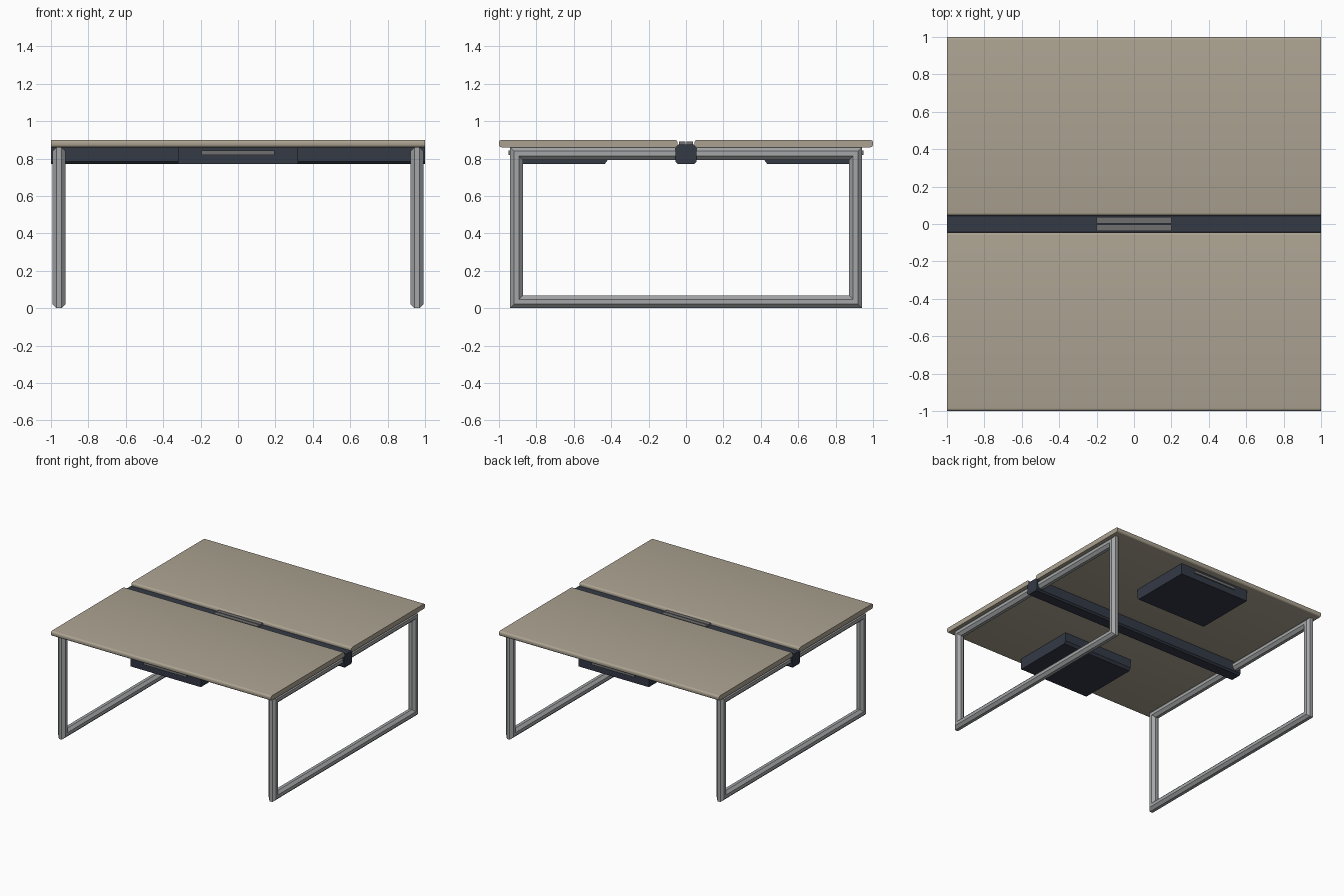
import bpy
import bmesh
from mathutils import Vector

if "Cube" in bpy.data.objects:
    bpy.data.objects.remove(bpy.data.objects["Cube"])


def material(name, rgb):
    m = bpy.data.materials.new(name)
    m.use_nodes = True
    colour = (*rgb, 1)
    m.diffuse_color = colour
    m.node_tree.nodes["Principled BSDF"].inputs["Base Color"].default_value = colour
    return m


WOOD = material("beige laminate", (0.41, 0.365, 0.285))
METAL = material("light grey metal", (0.37, 0.38, 0.385))
DARK = material("dark slate", (0.033, 0.041, 0.06))
TRIM = material("mid grey trim", (0.16, 0.16, 0.165))


def add_object(name, bm, mat):
    bmesh.ops.recalc_face_normals(bm, faces=bm.faces)
    mesh = bpy.data.meshes.new(name)
    bm.to_mesh(mesh)
    bm.free()
    mesh.materials.append(mat)
    obj = bpy.data.objects.new(name, mesh)
    bpy.context.collection.objects.link(obj)
    return obj


def extrude_x(name, profile, half, mat):
    """Prism along x from a (y, z) outline."""
    bm = bmesh.new()
    face = bm.faces.new([bm.verts.new((-half, y, z)) for y, z in profile])
    geom = bmesh.ops.extrude_face_region(bm, geom=[face])["geom"]
    moved = [v for v in geom if isinstance(v, bmesh.types.BMVert)]
    bmesh.ops.translate(bm, verts=moved, vec=(2 * half, 0, 0))
    return add_object(name, bm, mat)


def box_profile(y0, y1, z0, z1):
    return [(y0, z0), (y1, z0), (y1, z1), (y0, z1)]


def cut_corners(y0, y1, z0, z1, c):
    return [(y0 + c, z0), (y1 - c, z0), (y1, z0 + c), (y1, z1 - c),
            (y1 - c, z1), (y0 + c, z1), (y0, z1 - c), (y0, z0 + c)]


def round_long_edges(obj, radius):
    """Round only the edges that run along x."""
    bm = bmesh.new()
    bm.from_mesh(obj.data)
    long_edges = [e for e in bm.edges
                  if abs((e.verts[0].co - e.verts[1].co).x) > 1]
    bmesh.ops.bevel(bm, geom=long_edges, offset=radius, segments=4,
                    profile=0.5, affect='EDGES')
    bm.to_mesh(obj.data)
    bm.free()


def leg_frame(name, x, depth, height, width, chamfer):
    """Closed rectangular loop of eight-sided tube with mitred corners."""
    bm = bmesh.new()
    section = cut_corners(0, width, -width / 2, width / 2, chamfer)
    rings = []
    for sy, z, sz in ((-1, 0, 1), (1, 0, 1), (1, height, -1), (-1, height, -1)):
        rings.append([bm.verts.new(Vector((x + v, sy * (depth - u), z + sz * u)))
                      for u, v in section])
    for i, ring in enumerate(rings):
        after = rings[(i + 1) % len(rings)]
        for j in range(len(ring)):
            k = (j + 1) % len(ring)
            bm.faces.new((ring[j], ring[k], after[k], after[j]))
    return add_object(name, bm, METAL)


# Leg frames
for side, sx in (("left", 1), ("right", -1)):
    leg_frame(side + "_leg_frame", sx * 0.957, 0.94, 0.86, 0.068, 0.021)

# Central cable rail with its socket strips
extrude_x("cable_rail", cut_corners(-0.055, 0.055, 0.77, 0.875, 0.013), 1.0, DARK)
for side, sy in (("front", -1), ("back", 1)):
    strip = sorted((sy * 0.003, sy * 0.037))
    extrude_x(side + "_socket_strip", box_profile(*strip, 0.87, 0.892), 0.2, TRIM)

# Desktops, drawers and drawer pulls, mirrored front to back
for side, sy in (("front", -1), ("back", 1)):
    top = extrude_x(side + "_desktop",
                    box_profile(sy * 0.045, sy * 1.0, 0.86, 0.9), 1.0, WOOD)
    round_long_edges(top, 0.015)
    bpy.context.view_layer.objects.active = top
    top.select_set(True)
    bpy.ops.object.shade_smooth_by_angle()
    top.select_set(False)

    drawer = [(sy * y, z) for y, z in
              ((0.42, 0.862), (0.42, 0.79), (0.435, 0.77), (0.94, 0.77), (0.94, 0.862))]
    extrude_x(side + "_drawer", drawer, 0.32, DARK)
    extrude_x(side + "_drawer_pull",
              box_profile(sy * 0.935, sy * 0.949, 0.82, 0.842), 0.195, TRIM)
